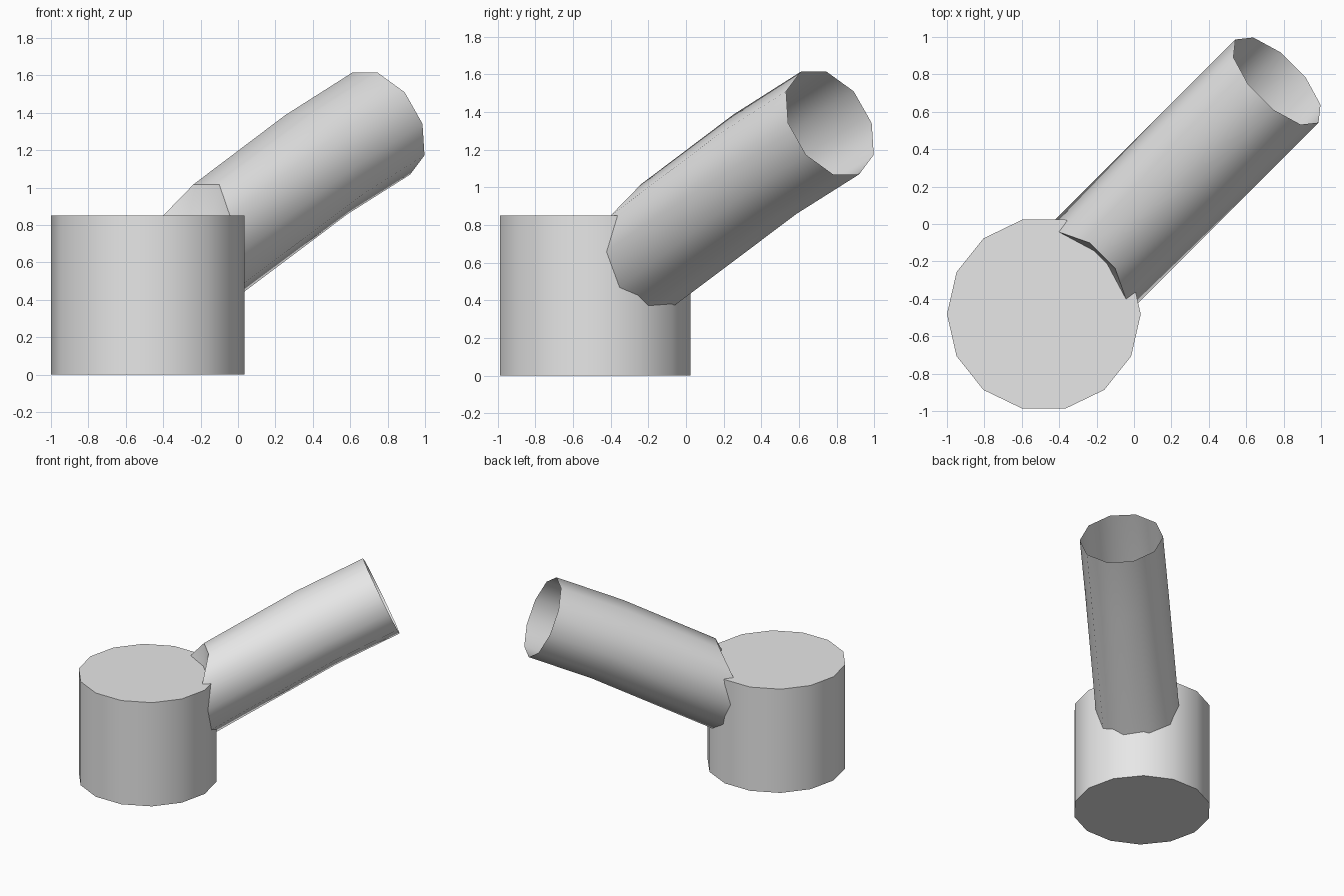
import bpy, bmesh, math
from mathutils import Matrix

cube = bpy.data.objects.get("Cube")
if cube:
    bpy.data.objects.remove(cube, do_unlink=True)

# Single plain grey
grey = bpy.data.materials.new("plain_grey")
grey.use_nodes = True
colour = (0.8, 0.8, 0.8, 1)
grey.diffuse_color = colour
grey.node_tree.nodes["Principled BSDF"].inputs["Base Color"].default_value = colour


def finish(name, bm, smooth_angle):
    mesh = bpy.data.meshes.new(name)
    bm.to_mesh(mesh)
    bm.free()
    mesh.materials.append(grey)
    obj = bpy.data.objects.new(name, mesh)
    bpy.context.collection.objects.link(obj)
    bpy.ops.object.select_all(action='DESELECT')
    obj.select_set(True)
    bpy.context.view_layer.objects.active = obj
    bpy.ops.object.shade_smooth_by_angle(angle=math.radians(smooth_angle))
    return obj


# Upright drum
HEIGHT, CENTRE, DRUM_RADIUS = 0.85, -0.482, 0.518
bm = bmesh.new()
bmesh.ops.create_cone(bm, cap_ends=True, segments=14, radius1=DRUM_RADIUS,
                      radius2=DRUM_RADIUS, depth=HEIGHT,
                      matrix=Matrix.Translation((CENTRE, CENTRE, HEIGHT / 2)))
# Turn the drum so that one corner points along +x
first = max(bm.verts, key=lambda v: v.co.x)
turn = -math.atan2(first.co.y - CENTRE, first.co.x - CENTRE)
bmesh.ops.rotate(bm, verts=bm.verts, cent=(CENTRE, CENTRE, 0),
                 matrix=Matrix.Rotation(turn, 3, 'Z'))
finish("drum", bm, 40)

# Bent open tube rising diagonally out of the drum
SIDES, TUBE_RADIUS = 10, 0.314
bm = bmesh.new()


def diagonal(along, side, z):
    r = math.sqrt(0.5)
    return ((along + side) * r, (along - side) * r, z)


def ring(along, z, tilt, stretch=1.0):
    tilt = math.radians(tilt)
    verts = []
    for k in range(SIDES):
        a = math.tau * (k - 0.5) / SIDES
        up = TUBE_RADIUS * math.cos(a) * stretch
        verts.append(bm.verts.new(diagonal(along - up * math.sin(tilt),
                                           TUBE_RADIUS * math.sin(a),
                                           z + up * math.cos(tilt))))
    return verts


rings = [ring(-0.436, 0.575, -24, 1.62), ring(0.594, 1.123, 28), ring(1.081, 1.341, 24)]
for a, b in zip(rings, rings[1:]):
    for k in range(SIDES):
        n = (k + 1) % SIDES
        bm.faces.new((a[k], a[n], b[n], b[k]))

# Pinched inner end, mostly buried in the drum
tip = bm.verts.new(diagonal(-0.27, 0, 0.65))
for k in range(SIDES):
    bm.faces.new((rings[0][(k + 1) % SIDES], rings[0][k], tip))
finish("tube", bm, 45)
